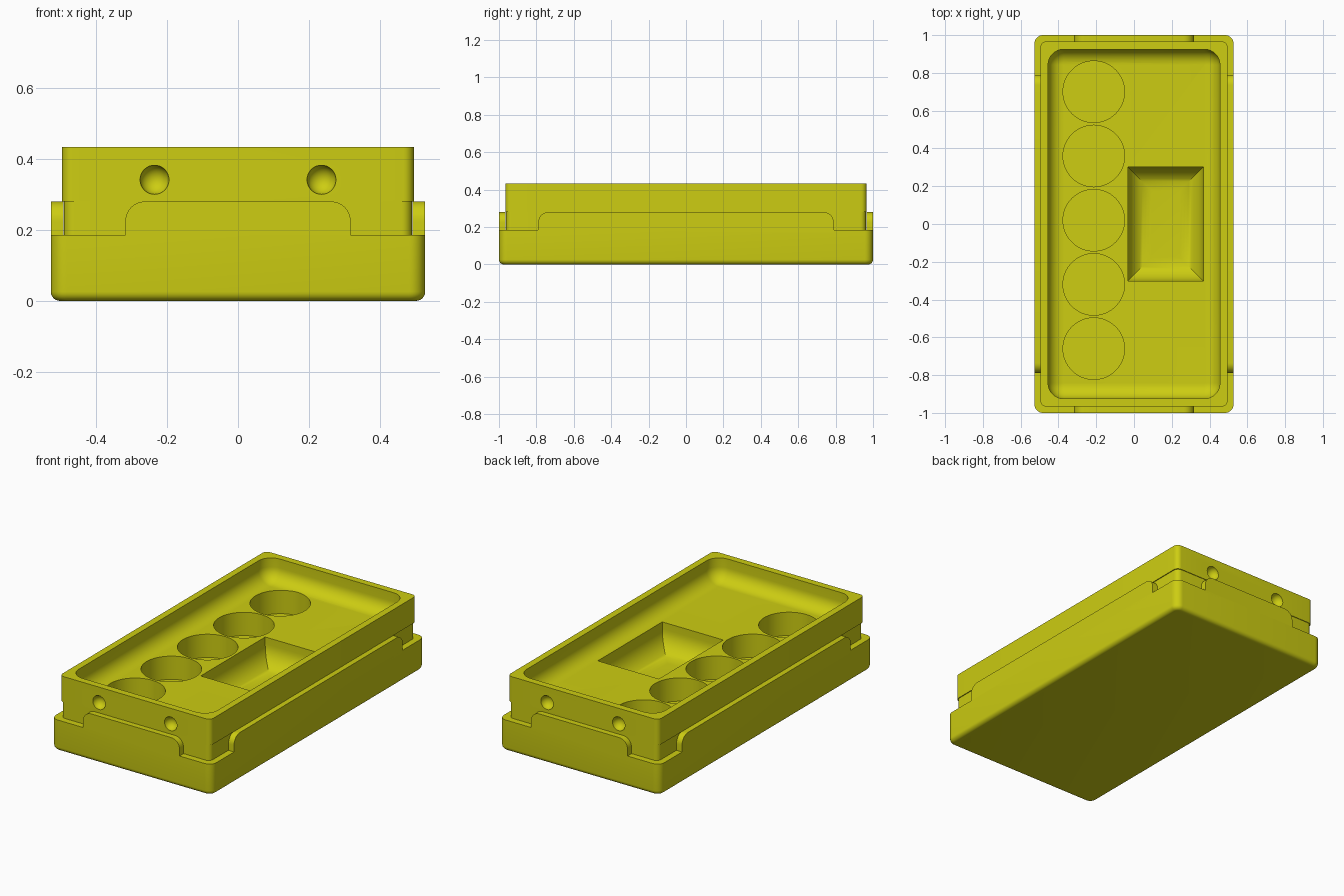
import bpy, bmesh, math
from mathutils import Matrix

if "Cube" in bpy.data.objects:
    bpy.data.objects.remove(bpy.data.objects["Cube"])

yellow = bpy.data.materials.new("olive yellow")
yellow.diffuse_color = (0.61, 0.61, 0.006, 1)
yellow.use_nodes = True
yellow.node_tree.nodes["Principled BSDF"].inputs["Base Color"].default_value = yellow.diffuse_color


def make(name, bm):
    bmesh.ops.recalc_face_normals(bm, faces=bm.faces)
    mesh = bpy.data.meshes.new(name)
    bm.to_mesh(mesh)
    bm.free()
    mesh.materials.append(yellow)
    ob = bpy.data.objects.new(name, mesh)
    bpy.context.collection.objects.link(ob)
    return ob


def rounded_rect(hx, hy, r, steps=8):
    if r <= 0:
        return [(hx, hy), (-hx, hy), (-hx, -hy), (hx, -hy)]
    pts = []
    for k, (sx, sy) in enumerate([(1, 1), (-1, 1), (-1, -1), (1, -1)]):
        for i in range(steps + 1):
            a = math.pi / 2 * (k + i / steps)
            pts.append((sx * (hx - r) + r * math.cos(a), sy * (hy - r) + r * math.sin(a)))
    return pts


def loft(name, layers, cx=0.0, cy=0.0):
    """Stack rounded rectangles given as (half x, half y, corner radius, z)."""
    bm = bmesh.new()
    rings = [[bm.verts.new((x + cx, y + cy, z)) for x, y in rounded_rect(hx, hy, r)]
             for hx, hy, r, z in layers]
    n = len(rings[0])
    for a, b in zip(rings, rings[1:]):
        for i in range(n):
            j = (i + 1) % n
            bm.faces.new((a[i], a[j], b[j], b[i]))
    bm.faces.new(rings[0])
    bm.faces.new(rings[-1])
    return make(name, bm)


def filleted(hx, hy, corner, z0, z1, fillet, steps=10):
    """Layers of a block with a rounded bottom edge."""
    layers = []
    for i in range(steps + 1):
        a = math.pi / 2 * i / steps
        inset = fillet * (1 - math.sin(a))
        r = max(corner - inset, 0.003) if corner > 0 else 0
        layers.append((hx - inset, hy - inset, r, z0 + fillet * (1 - math.cos(a))))
    return layers + [(hx, hy, corner, z1)]


def boolean(ob, other, operation):
    mod = ob.modifiers.new(operation, 'BOOLEAN')
    mod.operation, mod.object, mod.solver = operation, other, 'EXACT'
    bpy.context.view_layer.objects.active = ob
    bpy.ops.object.modifier_apply(modifier=mod.name)
    bpy.data.objects.remove(other)


def tab(name, half, depth, angle, outer):
    """Upright plate with rounded top corners, raised from the base rim."""
    r, z0, z1 = 0.055, 0.17, 0.28
    prof = [(half, z0)]
    prof += [(half - r + r * math.cos(a), z1 - r + r * math.sin(a))
             for a in [math.pi / 2 * i / 8 for i in range(9)]]
    prof += [(-x, z) for x, z in reversed(prof)]
    bm = bmesh.new()
    face = bm.faces.new([bm.verts.new((x, -outer, z)) for x, z in prof])
    ext = bmesh.ops.extrude_face_region(bm, geom=[face])
    bmesh.ops.translate(bm, vec=(0, depth, 0),
                        verts=[v for v in ext["geom"] if isinstance(v, bmesh.types.BMVert)])
    bm.transform(Matrix.Rotation(angle, 4, 'Z'))
    return make(name, bm)


# Tray body: upper block on a slightly narrower core
body = loft("tray_body", [(0.49, 0.962, 0.03, 0.15), (0.49, 0.962, 0.03, 0.28),
                          (0.495, 0.966, 0.03, 0.28), (0.495, 0.966, 0.03, 0.433)])

# Lower base with softened bottom edge, joined to the body
base = loft("base", filleted(0.527, 1.0, 0.045, 0.0, 0.185, 0.026, 6))
boolean(body, base, 'UNION')

# Shallow tray recess with rounded floor edge
boolean(body, loft("tray_cut", filleted(0.455, 0.925, 0.083, 0.30, 0.5, 0.08)), 'DIFFERENCE')

# Rectangular scoop pit with mitred, curved walls
boolean(body, loft("pit_cut", filleted(0.20, 0.302, 0, 0.135, 0.36, 0.125, 12), 0.167, 0.0),
        'DIFFERENCE')

# Row of round wells
for i in range(5):
    bm = bmesh.new()
    bmesh.ops.create_cone(bm, cap_ends=True, segments=64, radius1=0.163, radius2=0.163, depth=0.2,
                          matrix=Matrix.Translation((-0.213, 0.70 - 0.34 * i, 0.262)))
    boolean(body, make("well_cut", bm), 'DIFFERENCE')

# Round dimples on both ends
for sx in (-1, 1):
    for sy in (-1, 1):
        bm = bmesh.new()
        bmesh.ops.create_uvsphere(bm, u_segments=32, v_segments=16, radius=0.041,
                                  matrix=Matrix.Translation((sx * 0.235, sy * 0.968, 0.341)))
        boolean(body, make("dimple_cut", bm), 'DIFFERENCE')

# Raised tabs on the four sides
parts = [body]
for name, half, angle, outer in (("front_tab", 0.317, 0, 1.0),
                                 ("right_tab", 0.79, math.pi / 2, 0.527),
                                 ("back_tab", 0.317, math.pi, 1.0),
                                 ("left_tab", 0.79, -math.pi / 2, 0.527)):
    parts.append(tab(name, half, 0.036, angle, outer))

# Smooth curved surfaces, keep edges sharp
for ob in parts:
    bpy.ops.object.select_all(action='DESELECT')
    ob.select_set(True)
    bpy.context.view_layer.objects.active = ob
    bpy.ops.object.shade_smooth_by_angle(angle=math.radians(30))
